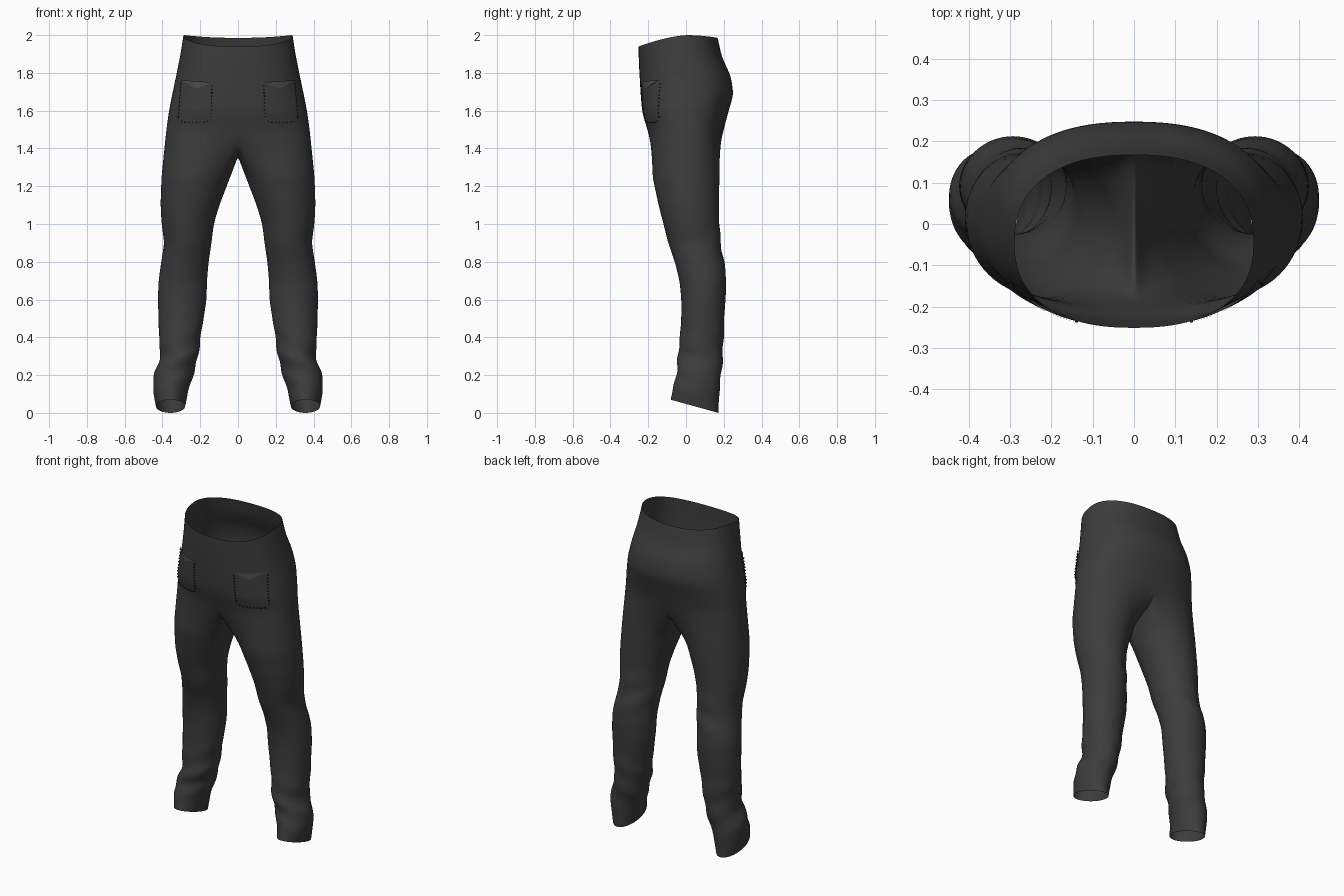
import bpy, bmesh, math

if "Cube" in bpy.data.objects:
    bpy.data.objects.remove(bpy.data.objects["Cube"])

def material(name, v):
    m = bpy.data.materials.new(name)
    m.diffuse_color = (v, v, v, 1)
    m.use_nodes = True
    m.node_tree.nodes["Principled BSDF"].inputs["Base Color"].default_value = m.diffuse_color
    return m

CLOTH = material("charcoal cloth", 0.046)
LINING = material("pocket lining grey", 0.075)
THREAD = material("dark thread", 0.02)

# Hip sections: height, half width, front y, back y, y of widest point
HIPS = [(1.50, .380, -.205, .200, 0), (1.60, .366, -.232, .225, 0),
        (1.70, .346, -.240, .252, 0), (1.80, .325, -.245, .238, -.01),
        (1.90, .305, -.250, .190, -.03), (2.00, .290, -.252, .168, -.045)]
# Leg sections: height, inner x, outer x, front y, back y
LEG = [(0, .280, .435, -.082, .172), (.1, .262, .452, -.066, .176),
       (.2, .232, .444, -.046, .186), (.3, .210, .408, -.044, .195),
       (.4, .198, .420, -.032, .200), (.5, .182, .421, -.026, .202),
       (.6, .166, .425, -.025, .210), (.7, .164, .421, -.035, .215),
       (.8, .155, .407, -.060, .202), (.9, .140, .391, -.095, .186),
       (1.0, .128, .405, -.120, .176), (1.1, .098, .411, -.146, .175),
       (1.25, .040, .406, -.178, .178)]
OUT, INN = 24, 10   # points around the outside and along the inseam

def sample(table, z):
    for a, b in zip(table, table[1:]):
        if z <= b[0] + 1e-6:
            f = (z - a[0]) / (b[0] - a[0])
            return [p + (q - p) * f for p, q in zip(a, b)][1:]
    return table[-1][1:]

def lift(y, zz):
    """Dips the waistline at front and back."""
    dip = .06 * (max(0, -y) / .25) ** 1.5 + .015 * (max(0, y) / .17) ** 2
    return -dip * (zz - 1.5) / .5

def hip_y(t, yf, yb, yc):
    c = math.cos(t)
    return yc + (yf - yc) * c ** .85 if c > 0 else yc + (yb - yc) * (-c) ** .85

def hip_ring(zz):
    w, yf, yb, yc = sample(HIPS, zz)
    ring = []
    for k in range(OUT + 1):
        t = math.pi * k / OUT
        y = hip_y(t, yf, yb, yc)
        x = 0 if k in (0, OUT) else w * math.sin(t) ** .85
        ring.append((x, y, zz + lift(y, zz)))
    return ring

def leg_ring(zz):
    xi, xo, yf, yb = sample(LEG, zz)
    cx, cy, rx, ry = (xi + xo) / 2, (yf + yb) / 2, (xo - xi) / 2, (yb - yf) / 2
    ring = []
    for k in range(OUT + INN):
        if k <= OUT:
            a = math.radians(-135 + 270 * k / OUT)
        else:
            a = math.radians(135 + 90 * (k - OUT) / INN)
        # slanting cloth folds at the shin and the back of the knee
        low = max(0, 1 - abs(zz - .27) / .25)
        knee = max(0, 1 - abs(zz - .85) / .18) * max(0, math.sin(a))
        r = 1 + .055 * low * math.sin(zz * 42 + 2 * a) + .05 * knee * math.sin(zz * 38 - 2 * a)
        x, y = cx + rx * r * math.cos(a), cy + ry * r * math.sin(a)
        hem = .07 * (.172 - y) / .254 * max(0, 1 - zz / .35)
        ring.append((x, y, zz + hem))
    return ring

def add_object(name, bm, mats, mirror=True, subsurf=0):
    me = bpy.data.meshes.new(name)
    bm.to_mesh(me)
    bm.free()
    for p in me.polygons:
        p.use_smooth = True
    ob = bpy.data.objects.new(name, me)
    bpy.context.collection.objects.link(ob)
    for m in mats:
        me.materials.append(m)
    if mirror:
        mod = ob.modifiers.new("mirror", 'MIRROR')
        mod.use_clip = True
        mod.merge_threshold = .0005
    if subsurf:
        mod = ob.modifiers.new("smooth", 'SUBSURF')
        mod.levels = mod.render_levels = subsurf
    return ob

# Trousers: right half from waist to hem, mirrored
bm = bmesh.new()
def bridge(a, b, closed):
    n = len(a)
    for k in range(n if closed else n - 1):
        j = (k + 1) % n
        bm.faces.new((a[k], b[k], b[j], a[j]))

rows = [[bm.verts.new(p) for p in hip_ring(2 - .05 * i)] for i in range(11)]
for a, b in zip(rows, rows[1:]):
    bridge(a, b, False)
# crotch seam joins the lowest hip ring front to back
seam_pts = []
for i in range(1, INN):
    u = math.pi * i / INN
    seam_pts.append((0, .2 * math.cos(u), 1.5 - .145 * math.sin(u) ** .8))
top = rows[-1] + [bm.verts.new(p) for p in seam_pts]
prev, thigh = top, leg_ring(1.25)
for s in (.25, .5, .75):
    ring = [bm.verts.new([p + (q - p) * s for p, q in zip(v.co, w)])
            for v, w in zip(top, thigh)]
    bridge(prev, ring, True)
    prev = ring
steps = 36
for i in range(steps + 1):
    ring = [bm.verts.new(p) for p in leg_ring(1.25 * (1 - i / steps))]
    bridge(prev, ring, True)
    prev = ring
add_object("trousers", bm, [CLOTH], subsurf=1)

def on_front(x, z, off):
    """Point on the front of the hips, raised by off."""
    zz = z
    for _ in range(4):
        w, yf, yb, yc = sample(HIPS, min(2, max(1.5, zz)))
        y = hip_y(math.asin(min(1, (x / w) ** (1 / .85))), yf, yb, yc)
        zz = z - lift(y, zz)
    return (x + off * .5 * x / w, y - off, z)

# Patch pockets with a sagging top edge
def pocket_x(u, v):
    return (.135 + .005 * v) + u * (.165 + .012 * v)

def mouth(u):
    return 1.75 + .012 * u - .04 * (1 - abs(2 * u - 1))

def pocket_z(u, v):
    foot = 1.535 + .015 * abs(2 * u - 1) ** 4
    return mouth(u) + (foot - mouth(u)) * v

def patch(name, fn, mats, nu=12, nv=12):
    bm = bmesh.new()
    g = [[bm.verts.new(fn(i / nu, j / nv)) for i in range(nu + 1)] for j in range(nv + 1)]
    for j in range(nv):
        for i in range(nu):
            bm.faces.new((g[j][i], g[j + 1][i], g[j + 1][i + 1], g[j][i + 1]))
    bmesh.ops.remove_doubles(bm, verts=bm.verts, dist=1e-5)
    return add_object(name, bm, mats)

patch("pockets", lambda u, v: on_front(pocket_x(u, v), pocket_z(u, v), .005), [CLOTH])
# Lighter lining showing in the gaping pocket mouth
patch("pocket_lining", lambda u, v: on_front(
    pocket_x(u, 0), mouth(u) * v + (1.75 + .012 * u) * (1 - v), .007), [LINING], 12, 3)

# Stitches down both sides and along the foot of each pocket
bm = bmesh.new()
edge = [(e, v / 11) for e in (.01, .99) for v in range(1, 11)] + [(u / 9, .99) for u in range(1, 9)]
for u, v in edge:
    c = on_front(pocket_x(u, v), pocket_z(u, v), .006)
    made = bmesh.ops.create_cube(bm, size=.006)
    bmesh.ops.translate(bm, verts=made["verts"], vec=c)
add_object("pocket_stitches", bm, [THREAD])
